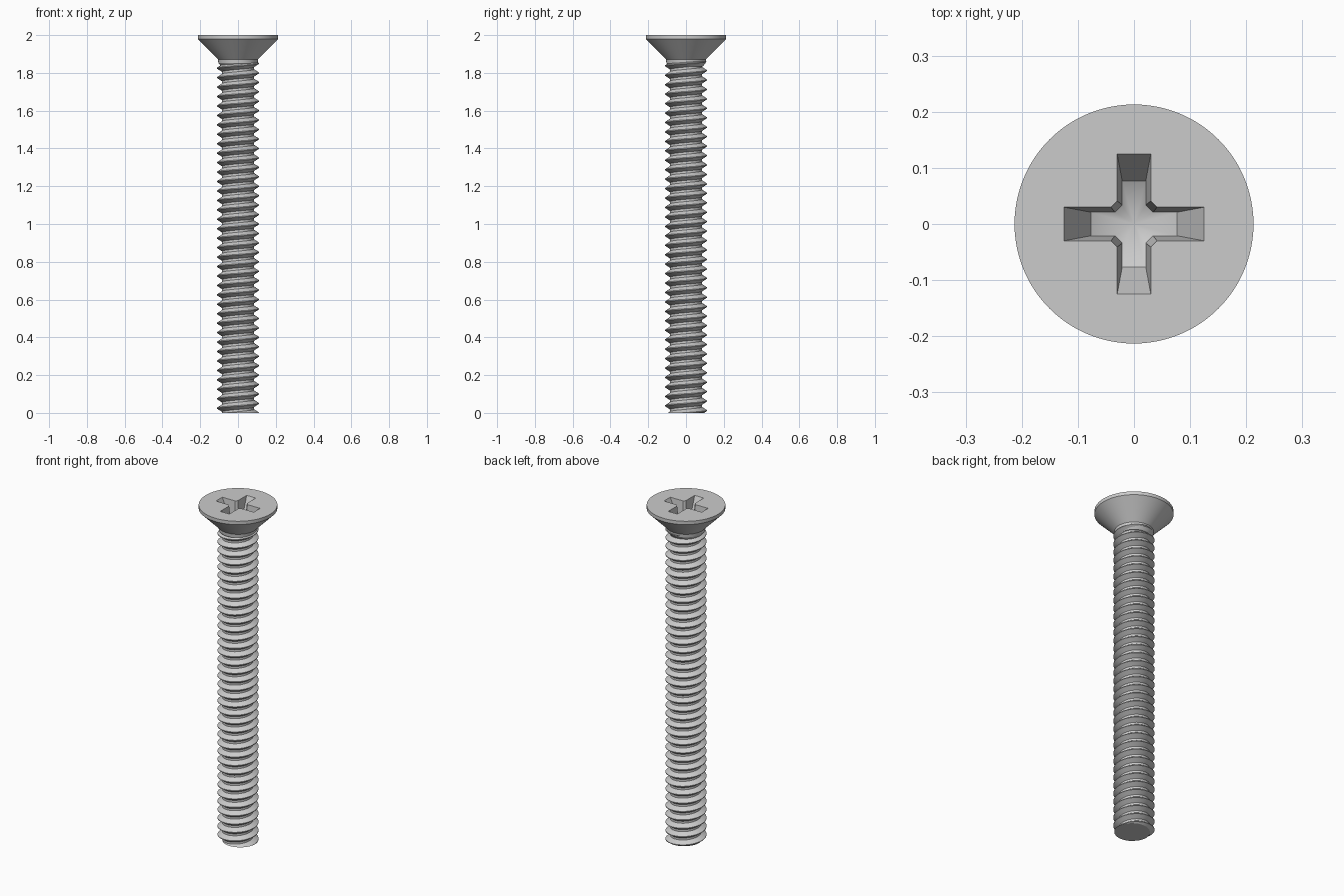
import bpy
import bmesh
from math import cos, sin, tau, pi, radians

cube = bpy.data.objects.get("Cube")
if cube:
    bpy.data.objects.remove(cube)

STEEL = (0.6, 0.6, 0.6, 1)
steel = bpy.data.materials.new("grey steel")
steel.use_nodes = True
steel.diffuse_color = STEEL
steel.node_tree.nodes["Principled BSDF"].inputs["Base Color"].default_value = STEEL


def finish(bm, name):
    bmesh.ops.recalc_face_normals(bm, faces=bm.faces)
    mesh = bpy.data.meshes.new(name)
    bm.to_mesh(mesh)
    bm.free()
    mesh.materials.append(steel)
    obj = bpy.data.objects.new(name, mesh)
    bpy.context.collection.objects.link(obj)
    return obj


def activate(obj):
    bpy.ops.object.select_all(action="DESELECT")
    obj.select_set(True)
    bpy.context.view_layer.objects.active = obj


def bridge(bm, low, high):
    for i in range(len(low)):
        j = (i + 1) % len(low)
        bm.faces.new((low[i], low[j], high[j], high[i]))


# Countersunk head with a short collar under it
def build_head():
    bm = bmesh.new()
    sides = 96
    profile = [(0.09, 1.835), (0.104, 1.853), (0.106, 1.872), (0.213, 1.98), (0.213, 2.0)]
    rings = [[bm.verts.new((r * cos(tau * i / sides), r * sin(tau * i / sides), z))
              for i in range(sides)] for r, z in profile]
    for low, high in zip(rings, rings[1:]):
        bridge(bm, low, high)
    bm.faces.new(rings[0])
    bm.faces.new(rings[-1])
    return finish(bm, "head")


# Cross-shaped drive recess, tapering to a shallow conical floor
def build_recess_cutter():
    bm = bmesh.new()
    apex_z, floor_slope = 1.865, 0.5

    def outline(arm, half, corner):
        quarter = [(arm, -half), (arm, half), (corner, half), (half, corner)]
        points = []
        for q in range(4):
            c, s = round(cos(q * pi / 2)), round(sin(q * pi / 2))
            points += [(x * c - y * s, x * s + y * c) for x, y in quarter]
        return points

    lid = [bm.verts.new((x, y, 2.02)) for x, y in outline(0.125, 0.03, 0.041)]
    rim = [bm.verts.new((x, y, 2.0)) for x, y in outline(0.125, 0.03, 0.041)]
    floor = [bm.verts.new((x, y, apex_z + floor_slope * (x * x + y * y) ** 0.5))
             for x, y in outline(0.077, 0.021, 0.034)]
    apex = bm.verts.new((0, 0, apex_z))
    bridge(bm, floor, rim)
    bridge(bm, rim, lid)
    bm.faces.new(lid)
    for i in range(len(floor)):
        bm.faces.new((floor[i], apex, floor[(i + 1) % len(floor)]))
    bmesh.ops.triangulate(bm, faces=bm.faces)
    cutter = finish(bm, "recess_cutter")
    cutter.hide_render = True
    return cutter


# Right-handed helical thread, trimmed flat at both ends
def build_shank():
    bm = bmesh.new()
    sides, pitch, turns = 48, 0.05, 41
    root, crest, top = 0.085, 0.111, 1.86
    tooth = [(root, -0.019), (crest, -0.002), (crest, 0.002), (root, 0.019)]
    rows = [(r, (k - 2) * pitch + dz) for k in range(turns) for r, dz in tooth]
    columns = []
    for i in range(sides):
        a = tau * i / sides
        columns.append([bm.verts.new((r * cos(a), r * sin(a), z + pitch * i / sides))
                        for r, z in rows])
    for i in range(sides):
        here, there = columns[i], columns[(i + 1) % sides]
        # the last column joins the first one a full turn higher
        shift = len(tooth) if i == sides - 1 else 0
        for k in range(len(rows) - 1 - shift):
            bm.faces.new((here[k], there[k + shift], there[k + 1 + shift], here[k + 1]))
    for height, side in ((0, -1), (top, 1)):
        cut = bmesh.ops.bisect_plane(
            bm, geom=bm.verts[:] + bm.edges[:] + bm.faces[:], dist=1e-6,
            plane_co=(0, 0, height), plane_no=(0, 0, side), clear_outer=True)
        edges = [e for e in cut["geom_cut"] if isinstance(e, bmesh.types.BMEdge)]
        bmesh.ops.holes_fill(bm, edges=edges, sides=0)
    return finish(bm, "threaded_shank")


head = build_head()
cutter = build_recess_cutter()
shank = build_shank()

activate(head)
cut = head.modifiers.new("drive recess", "BOOLEAN")
cut.operation = "DIFFERENCE"
cut.solver = "EXACT"
cut.object = cutter
bpy.ops.object.modifier_apply(modifier=cut.name)
bpy.data.objects.remove(cutter)

for part in (head, shank):
    activate(part)
    bpy.ops.object.shade_smooth_by_angle(angle=radians(25))
